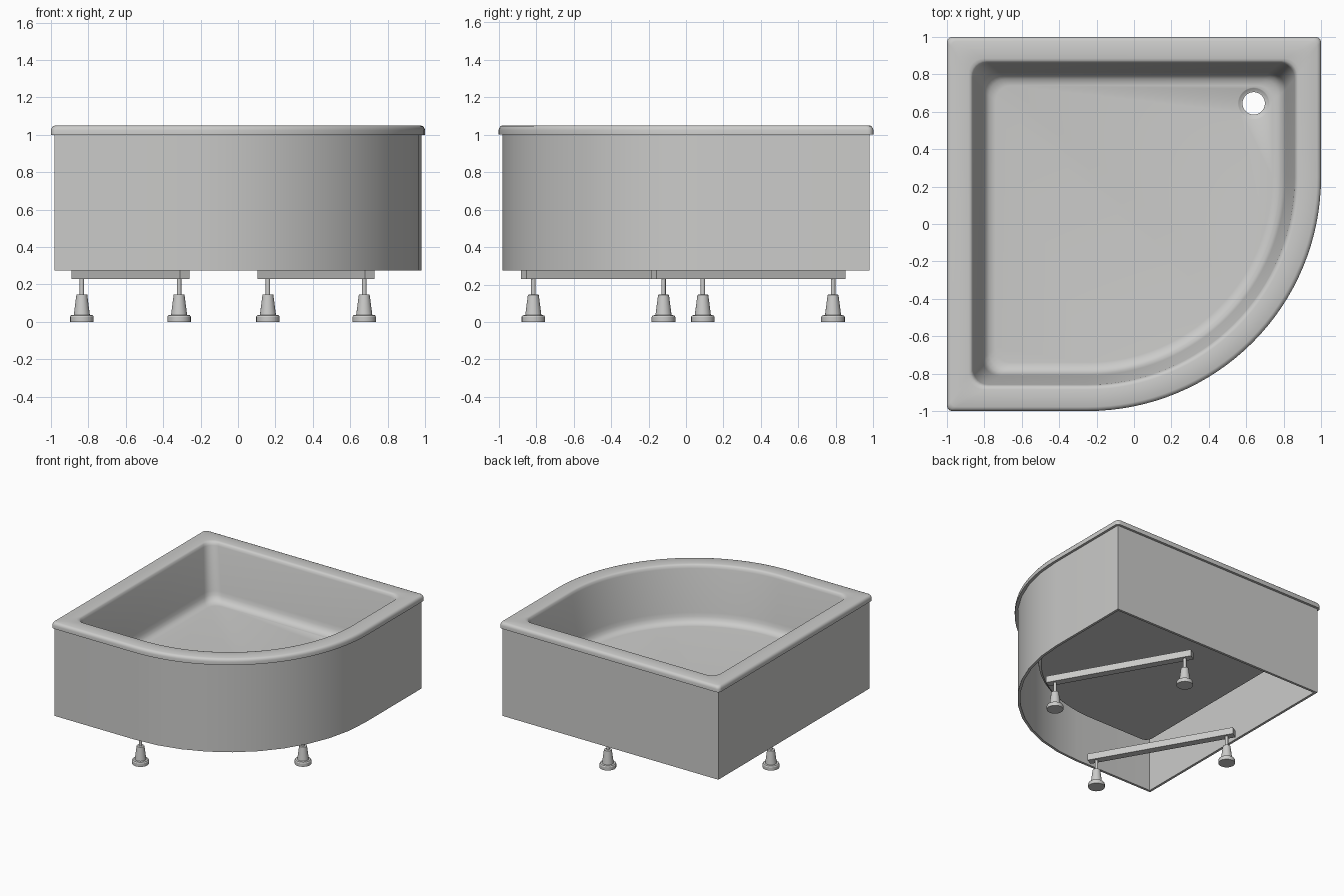
import bpy, bmesh, math
from mathutils import Vector

if "Cube" in bpy.data.objects:
    bpy.data.objects.remove(bpy.data.objects["Cube"], do_unlink=True)

GREY = (0.6, 0.6, 0.59, 1)
mat = bpy.data.materials.new("light_grey_enamel")
mat.use_nodes = True
mat.diffuse_color = GREY
mat.node_tree.nodes["Principled BSDF"].inputs["Base Color"].default_value = GREY

ARC = 0.25  # offset of the centre shared by all the quadrant arcs


def finish(bm, name, angle=30):
    bmesh.ops.recalc_face_normals(bm, faces=bm.faces)
    mesh = bpy.data.meshes.new(name)
    bm.to_mesh(mesh)
    bm.free()
    mesh.materials.append(mat)
    ob = bpy.data.objects.new(name, mesh)
    bpy.context.collection.objects.link(ob)
    bpy.ops.object.select_all(action='DESELECT')
    ob.select_set(True)
    bpy.context.view_layer.objects.active = ob
    bpy.ops.object.shade_smooth_by_angle(angle=math.radians(angle))
    return ob


def arc(cx, cy, r, start, steps):
    if r == 0:
        return [(cx, cy)]
    return [(cx + r * math.cos(math.radians(start + 90 * i / steps)),
             cy + r * math.sin(math.radians(start + 90 * i / steps)))
            for i in range(steps + 1)]


def quadrant(h, r, steps):
    """Square of half size h with one large rounded corner at front right."""
    k = h - r
    return (arc(-k, -k, r, 180, 6) + arc(-ARC, ARC, h + ARC, 270, steps)
            + arc(k, k, r, 0, 6) + arc(-k, k, r, 90, 6))


def circle(x, y, r, n):
    return [(x + r * math.cos(math.tau * i / n), y + r * math.sin(math.tau * i / n))
            for i in range(n)]


def ring(bm, outline, z):
    return [bm.verts.new((x, y, z)) for x, y in outline]


def loft(bm, rings):
    for a, b in zip(rings, rings[1:]):
        n = len(a)
        for i in range(n):
            j = (i + 1) % n
            bm.faces.new((a[i], a[j], b[j], b[i]))


def fill_between(bm, outer, hole):
    edges = []
    for loop in (outer, hole):
        for i, v in enumerate(loop):
            w = loop[(i + 1) % len(loop)]
            edges.append(bm.edges.get((v, w)) or bm.edges.new((v, w)))
    bmesh.ops.triangle_fill(bm, edges=edges, use_beauty=True, normal=(0, 0, 1))


# Tray: underside, rolled rim, basin wall and floor as (half size, z, corner radius)
TRAY = [
    (0.80, 0.57, 0.06), (0.82, 0.59, 0.07), (0.89, 1.0, 0.08), (1.0, 1.0, 0.03),
    (1.0, 1.025, 0.03), (0.997, 1.036, 0.03), (0.99, 1.045, 0.03), (0.978, 1.05, 0.03),
    (0.885, 1.05, 0.08), (0.873, 1.047, 0.08), (0.865, 1.04, 0.08), (0.859, 1.02, 0.08),
    (0.81, 0.68, 0.09), (0.804, 0.65, 0.09), (0.793, 0.625, 0.09), (0.775, 0.608, 0.09),
    (0.75, 0.601, 0.08), (0.74, 0.60, 0.08),
]
bm = bmesh.new()
rings = [ring(bm, quadrant(h, r, 32), z) for h, z, r in TRAY]
loft(bm, rings)

# Drain hole with a shallow dished seat
DRAIN = [(0.085, 0.60), (0.081, 0.598), (0.07, 0.588), (0.06, 0.586), (0.06, 0.57)]
drain = [ring(bm, circle(0.64, 0.645, r, 32), z) for r, z in DRAIN]
loft(bm, drain)
fill_between(bm, rings[-1], drain[0])
fill_between(bm, rings[0], drain[-1])
finish(bm, "shower_tray", 40)

# Skirt panel around the tray
bm = bmesh.new()
SKIRT = [(0.98, 0.275), (0.98, 1.0), (0.96, 1.0), (0.96, 0.275)]
rings = [ring(bm, quadrant(h, 0, 10), z) for h, z in SKIRT]
loft(bm, rings + rings[:1])
finish(bm, "skirt_panel")

# Support bars, each with two adjustable feet
FOOT = [(0.063, 0), (0.063, 0.027), (0.058, 0.035), (0.043, 0.037), (0.029, 0.145),
        (0.012, 0.147), (0.012, 0.24)]
BARS = {"right": ((-0.315, -0.815), (-0.835, 0.09)),
        "left": ((0.675, -0.12), (0.16, 0.785))}
for side, ends in BARS.items():
    a, b = (Vector(p) for p in ends)
    along = (b - a).normalized()
    across = Vector((-along.y, along.x)) * 0.03
    a2, b2 = a - along * 0.06, b + along * 0.06
    bm = bmesh.new()
    corners = [a2 - across, b2 - across, b2 + across, a2 + across]
    bars = [ring(bm, corners, z) for z in (0.23, 0.285)]
    loft(bm, bars)
    for r in bars:
        bm.faces.new(r)
    finish(bm, side + "_support_bar")
    for end, p in zip(("front", "back"), (a, b)):
        bm = bmesh.new()
        rings = [ring(bm, circle(p.x, p.y, r, 20), z) for r, z in FOOT]
        loft(bm, rings)
        bm.faces.new(rings[0])
        bm.faces.new(rings[-1])
        finish(bm, f"{side}_{end}_foot")
